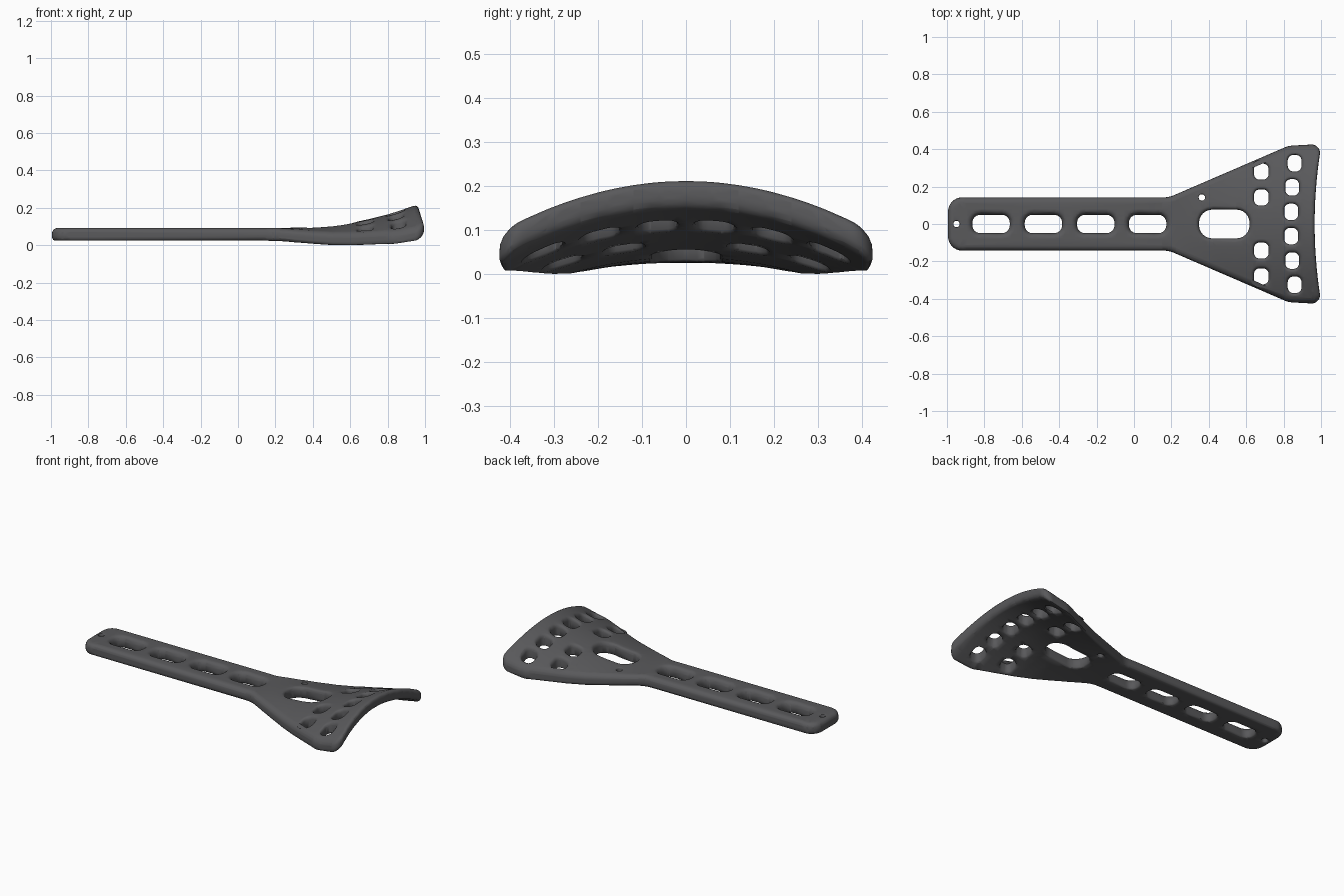
import bpy, bmesh, math
from mathutils import Vector

if "Cube" in bpy.data.objects:
    bpy.data.objects.remove(bpy.data.objects["Cube"])

# Height profile along the length: (x, rise of centre line, cross arch strength)
BEND = [(0.1, 0, 0), (0.2, 0, 0.08), (0.3, 0.001, 0.33), (0.4, 0.005, 0.46), (0.5, 0.013, 0.53),
        (0.6, 0.027, 0.55), (0.7, 0.048, 0.56), (0.8, 0.073, 0.58), (0.87, 0.096, 0.65),
        (0.95, 0.124, 0.72), (1.02, 0.152, 0.72)]
T = 0.068  # plate thickness


def bend(x, y):
    """Height offset of the curved head."""
    if x <= BEND[0][0]:
        return 0
    for (x0, r0, k0), (x1, r1, k1) in zip(BEND, BEND[1:]):
        if x <= x1 or x1 == BEND[-1][0]:
            t = (x - x0) / (x1 - x0)
            return r0 + (r1 - r0) * t - (k0 + (k1 - k0) * t) * y * y


def rounded(points, steps=8):
    """Closed polygon with each corner (x, y, radius) rounded."""
    out = []
    n = len(points)
    for i, (x, y, r) in enumerate(points):
        p = Vector((x, y))
        if r == 0:
            out.append(p)
            continue
        a = (Vector(points[i - 1][:2]) - p).normalized()
        b = (Vector(points[(i + 1) % n][:2]) - p).normalized()
        half = a.angle(b) / 2
        d = r / math.tan(half)
        c = p + (a + b).normalized() * (r / math.sin(half))
        s, e = p + a * d - c, p + b * d - c
        for j in range(steps + 1):
            t = j / steps
            v = s * (1 - t) + e * t
            w = math.pi - 2 * half
            v = (s * math.sin((1 - t) * w) + e * math.sin(t * w)) / math.sin(w)
            out.append(c + v)
    return out


def inset(pts, d):
    """Move a counter-clockwise loop inwards by d."""
    out = []
    for i, p in enumerate(pts):
        a = (p - pts[i - 1]).normalized()
        b = (pts[(i + 1) % len(pts)] - p).normalized()
        na, nb = Vector((-a.y, a.x)), Vector((-b.y, b.x))
        m = (na + nb).normalized()
        out.append(p + m * d / max(0.5, m.dot(na)))
    return out


def slot(cx, cy, hw, hh, r):
    return rounded([(cx - hw, cy - hh, r), (cx + hw, cy - hh, r),
                    (cx + hw, cy + hh, r), (cx - hw, cy + hh, r)], 6)


bm = bmesh.new()
top_edges, bottom_edges = [], []


def wall(pts, profile):
    """Skin a loop through (inset, z) steps; remember the rims for the caps."""
    rings = [[bm.verts.new((p.x, p.y, z)) for p in inset(pts, d)] for d, z in profile]
    n = len(pts)
    for lo, hi in zip(rings, rings[1:]):
        for i in range(n):
            j = (i + 1) % n
            bm.faces.new((lo[i], lo[j], hi[j], hi[i]))
    for ring, store in ((rings[0], top_edges), (rings[-1], bottom_edges)):
        store += [bm.edges.get((ring[i], ring[(i + 1) % n])) for i in range(n)]


# Plate outline: straight shaft flaring into a fan with a hollow end
end = [(0.96 + 0.2 * y * y, y, 0) for y in [-0.36 + 0.06 * i for i in range(13)]]
outline = rounded([(-1, 0.142, 0.075), (-1, -0.142, 0.075), (0.18, -0.142, 0.15),
                   (0.82, -0.418, 0.12), (0.997, -0.428, 0.045)] + end +
                  [(0.997, 0.428, 0.045), (0.82, 0.418, 0.12), (0.18, 0.142, 0.15)])
wall(outline, [(0.028, T), (0.017, T - 0.003), (0.007, T - 0.01), (0.001, T - 0.021),
               (0, 0.03), (0, 0.016), (0.005, 0.005), (0.014, 0)])

# Holes with a softened top rim: (x, y, half width, half height, radius, rim)
holes = [(x, 0, 0.1, 0.049, 0.042, 0.028) for x in (-0.77, -0.49, -0.21, 0.067)]
holes += [(0.477, 0, 0.135, 0.077, 0.07, 0.02), (-0.955, 0, 0.017, 0.017, 0.0165, 0.005),
          (0.357, 0.142, 0.017, 0.017, 0.0165, 0.005)]
for s in (-1, 1):
    holes += [(0.675, s * y, 0.039, 0.043, 0.03, 0.017) for y in (0.142, 0.28)]
    holes += [(x, s * y, 0.037, 0.044, 0.03, 0.017)
              for x, y in ((0.835, 0.065), (0.84, 0.196), (0.853, 0.325))]
for cx, cy, hw, hh, r, g in holes:
    wall(slot(cx, cy, hw, hh, r), [(-g, T), (-g * 0.6, T - g * 0.1), (-g * 0.25, T - g * 0.4),
                                   (0, T - g), (0, 0.006), (-0.006, 0)])

# Top and bottom caps
bmesh.ops.triangle_fill(bm, use_beauty=True, edges=top_edges, normal=(0, 0, 1))
bmesh.ops.triangle_fill(bm, use_beauty=True, edges=bottom_edges, normal=(0, 0, -1))
bmesh.ops.triangulate(bm, faces=bm.faces[:])

# Slice finely so the head can bend
cuts = [((-0.98 + 0.04 * i, 0, 0), (1, 0, 0)) for i in range(50)]
cuts += [((0, -0.4 + 0.04 * i, 0), (0, 1, 0)) for i in range(21)]
for co, no in cuts:
    bmesh.ops.bisect_plane(bm, geom=bm.verts[:] + bm.edges[:] + bm.faces[:],
                           plane_co=co, plane_no=no, dist=1e-5)
bmesh.ops.triangulate(bm, faces=bm.faces[:])
bmesh.ops.recalc_face_normals(bm, faces=bm.faces[:])

# Bend the head, then stand the plate on the ground and centre it
for v in bm.verts:
    v.co.z += bend(v.co.x, v.co.y)
low = min(v.co.z for v in bm.verts)
mid = (min(v.co.x for v in bm.verts) + max(v.co.x for v in bm.verts)) / 2
for v in bm.verts:
    v.co.z -= low
    v.co.x -= mid

mesh = bpy.data.meshes.new("plate")
bm.to_mesh(mesh)
bm.free()
plate = bpy.data.objects.new("plate", mesh)
bpy.context.collection.objects.link(plate)
metal = bpy.data.materials.new("dark grey metal")
metal.diffuse_color = (0.1, 0.1, 0.105, 1)
metal.use_nodes = True
metal.node_tree.nodes["Principled BSDF"].inputs["Base Color"].default_value = metal.diffuse_color
mesh.materials.append(metal)
bpy.context.view_layer.objects.active = plate
plate.select_set(True)
bpy.ops.object.shade_smooth_by_angle(angle=math.radians(50))
